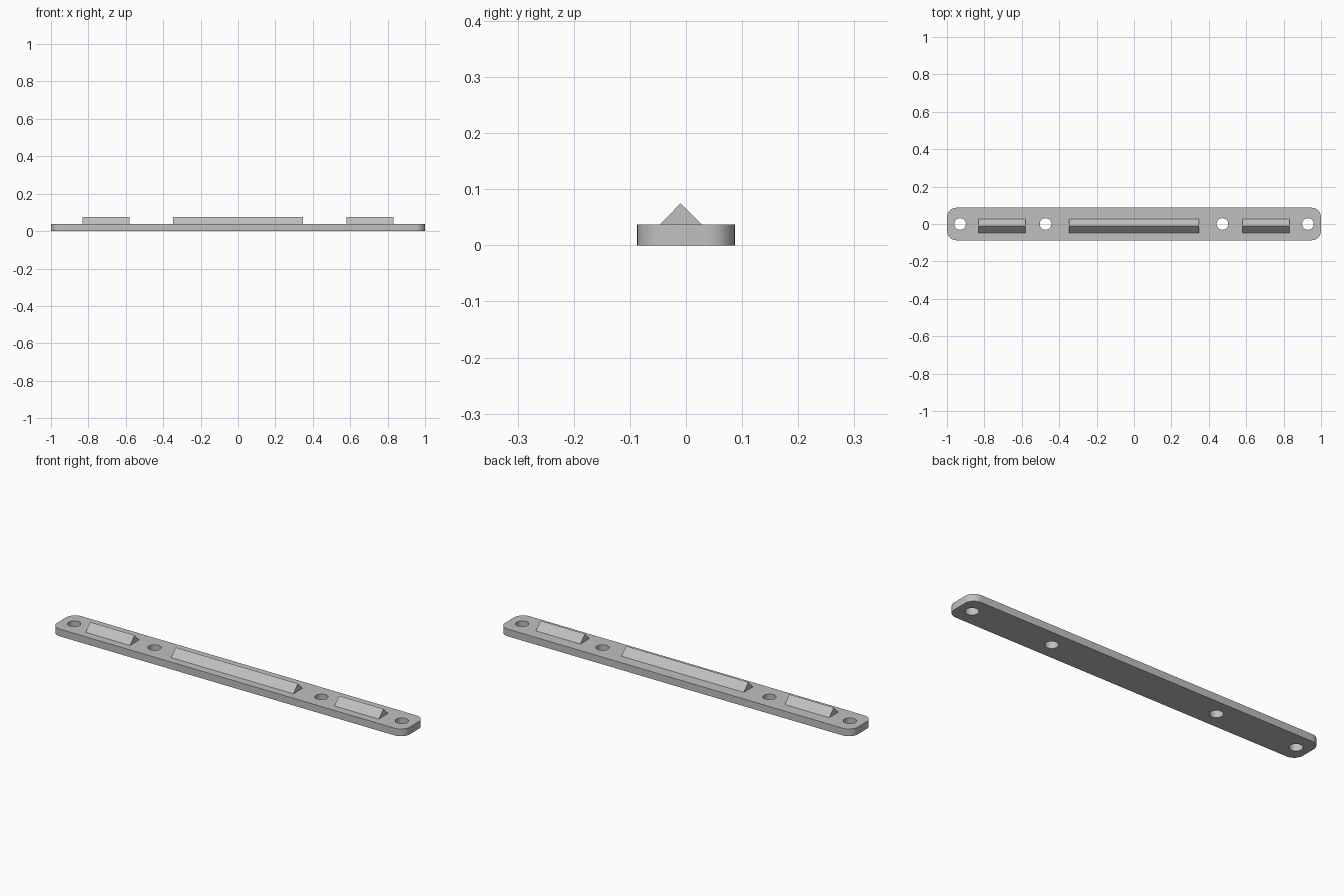
import bpy, bmesh, math

if "Cube" in bpy.data.objects:
    bpy.data.objects.remove(bpy.data.objects["Cube"], do_unlink=True)

THICK = 0.037
HALF_WIDTH = 0.087

grey = bpy.data.materials.new("plain_grey")
grey.use_nodes = True
colour = (0.53, 0.53, 0.53, 1)
grey.diffuse_color = colour
grey.node_tree.nodes["Principled BSDF"].inputs["Base Color"].default_value = colour


def add_object(name, bm):
    bmesh.ops.recalc_face_normals(bm, faces=bm.faces)
    mesh = bpy.data.meshes.new(name)
    bm.to_mesh(mesh)
    bm.free()
    mesh.materials.append(grey)
    obj = bpy.data.objects.new(name, mesh)
    bpy.context.collection.objects.link(obj)
    return obj


def prism(bm, points, offset):
    """Extrude a flat outline along the offset."""
    face = bm.faces.new([bm.verts.new(p) for p in points])
    moved = bmesh.ops.extrude_face_region(bm, geom=[face])["geom"]
    verts = [g for g in moved if isinstance(g, bmesh.types.BMVert)]
    bmesh.ops.translate(bm, verts=verts, vec=offset)


# Base plate with rounded corners
bm = bmesh.new()
corners = [(-1, -HALF_WIDTH, 0), (1, -HALF_WIDTH, 0),
           (1, HALF_WIDTH, 0), (-1, HALF_WIDTH, 0)]
prism(bm, corners, (0, 0, THICK))
upright = [e for e in bm.edges if abs(e.verts[0].co.z - e.verts[1].co.z) > 0.01]
bmesh.ops.bevel(bm, geom=upright, offset=0.05, offset_type='OFFSET',
                segments=10, profile=0.5, affect='EDGES')
plate = add_object("base_plate", bm)

# Screw holes through the plate
bm = bmesh.new()
for x in (-0.93, -0.473, 0.473, 0.93):
    ring = [(x + 0.031 * math.cos(a), 0.031 * math.sin(a), -0.05)
            for a in (math.tau * i / 40 for i in range(40))]
    prism(bm, ring, (0, 0, 0.2))
cutter = add_object("hole_cutter", bm)
cutter.hide_render = True
cut = plate.modifiers.new("screw_holes", 'BOOLEAN')
cut.object = cutter
cut.solver = 'EXACT'

bpy.ops.object.select_all(action='DESELECT')
plate.select_set(True)
bpy.context.view_layer.objects.active = plate
bpy.ops.object.modifier_apply(modifier=cut.name)
bpy.data.objects.remove(cutter, do_unlink=True)
bpy.ops.object.shade_smooth_by_angle(angle=math.radians(30))

# Triangular ridges on top, set slightly toward the front
for name, start, end in (("right_ridge", -0.832, -0.58),
                         ("middle_ridge", -0.347, 0.347),
                         ("left_ridge", 0.58, 0.832)):
    bm = bmesh.new()
    profile = [(start, -0.047, THICK), (start, 0.028, THICK), (start, -0.0095, 0.075)]
    prism(bm, profile, (end - start, 0, 0))
    add_object(name, bm)
